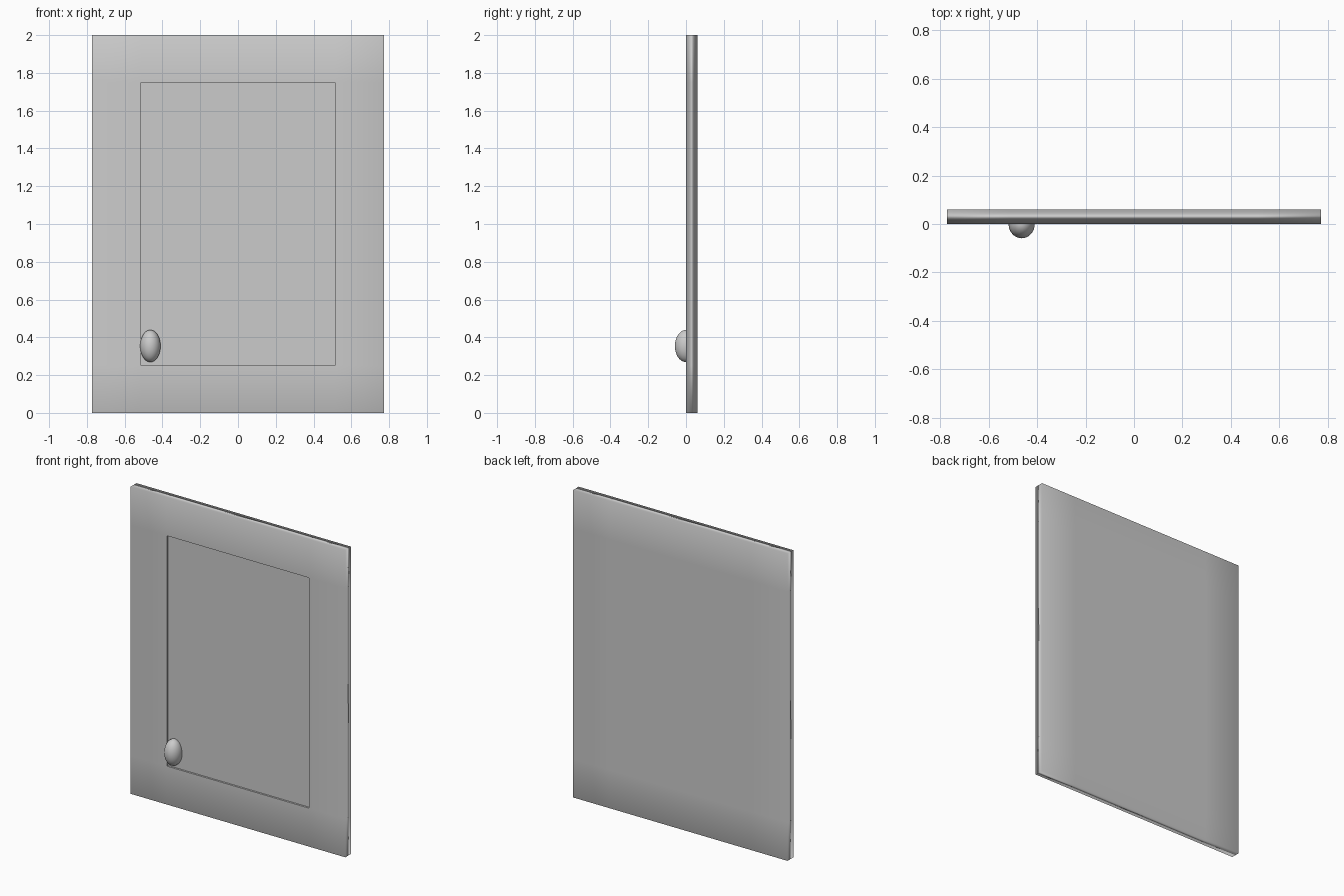
import bpy
import bmesh
from mathutils import Vector, Matrix

old = bpy.data.objects.get("Cube")
if old:
    bpy.data.objects.remove(old, do_unlink=True)

# Single grey finish
grey = bpy.data.materials.new("plain_grey")
grey.use_nodes = True
colour = (0.6, 0.6, 0.6, 1)
grey.diffuse_color = colour
grey.node_tree.nodes["Principled BSDF"].inputs["Base Color"].default_value = colour

HALF_W, HEIGHT, THICK = 0.773, 2.0, 0.06
PANEL_X, PANEL_LOW, PANEL_HIGH = 0.513, 0.25, 1.75
RECESS = 0.012


def add_object(name, bm):
    for f in bm.faces:
        f.smooth = True
    mesh = bpy.data.meshes.new(name)
    bm.to_mesh(mesh)
    bm.free()
    mesh.materials.append(grey)
    obj = bpy.data.objects.new(name, mesh)
    bpy.context.collection.objects.link(obj)
    return obj


# Door slab, cut along the panel lines
bm = bmesh.new()
size = Matrix.Diagonal((2 * HALF_W, THICK, HEIGHT, 1))
place = Matrix.Translation((0, THICK / 2, HEIGHT / 2))
bmesh.ops.create_cube(bm, size=1, matrix=place @ size)
cuts = [((x, 0, 0), (1, 0, 0)) for x in (-PANEL_X, PANEL_X)]
cuts += [((0, 0, z), (0, 0, 1)) for z in (PANEL_LOW, PANEL_HIGH)]
for point, normal in cuts:
    bmesh.ops.bisect_plane(bm, geom=bm.verts[:] + bm.edges[:] + bm.faces[:],
                           plane_co=point, plane_no=normal)

# Recessed centre panel with crisp rims
bm.normal_update()
centre = Vector((0, 0, HEIGHT / 2))
panel = min(bm.faces, key=lambda f: (f.calc_center_median() - centre).length)
rim = list(panel.verts)
panel = bmesh.ops.extrude_discrete_faces(bm, faces=[panel])["faces"][0]
bmesh.ops.translate(bm, verts=panel.verts, vec=(0, RECESS, 0))
bm.normal_update()
for v in rim + list(panel.verts):
    for e in v.link_edges:
        if len(e.link_faces) == 2 and e.calc_face_angle(0) > 1:
            e.smooth = False
door = add_object("door_panel", bm)

# Soft shading that favours the broad faces
weights = door.modifiers.new("soft_shading", "WEIGHTED_NORMAL")
weights.keep_sharp = True

# Oval knob
bm = bmesh.new()
shape = Matrix.Translation((-0.464, 0, 0.354)) @ Matrix.Diagonal((0.054, 0.059, 0.085, 1))
bmesh.ops.create_uvsphere(bm, u_segments=32, v_segments=20, radius=1, matrix=shape)
# Hide nothing behind the slab: trim the rear of the knob inside the door
bmesh.ops.bisect_plane(bm, geom=bm.verts[:] + bm.edges[:] + bm.faces[:],
                       plane_co=(0, RECESS, 0), plane_no=(0, 1, 0), clear_outer=True)
add_object("knob", bm)
